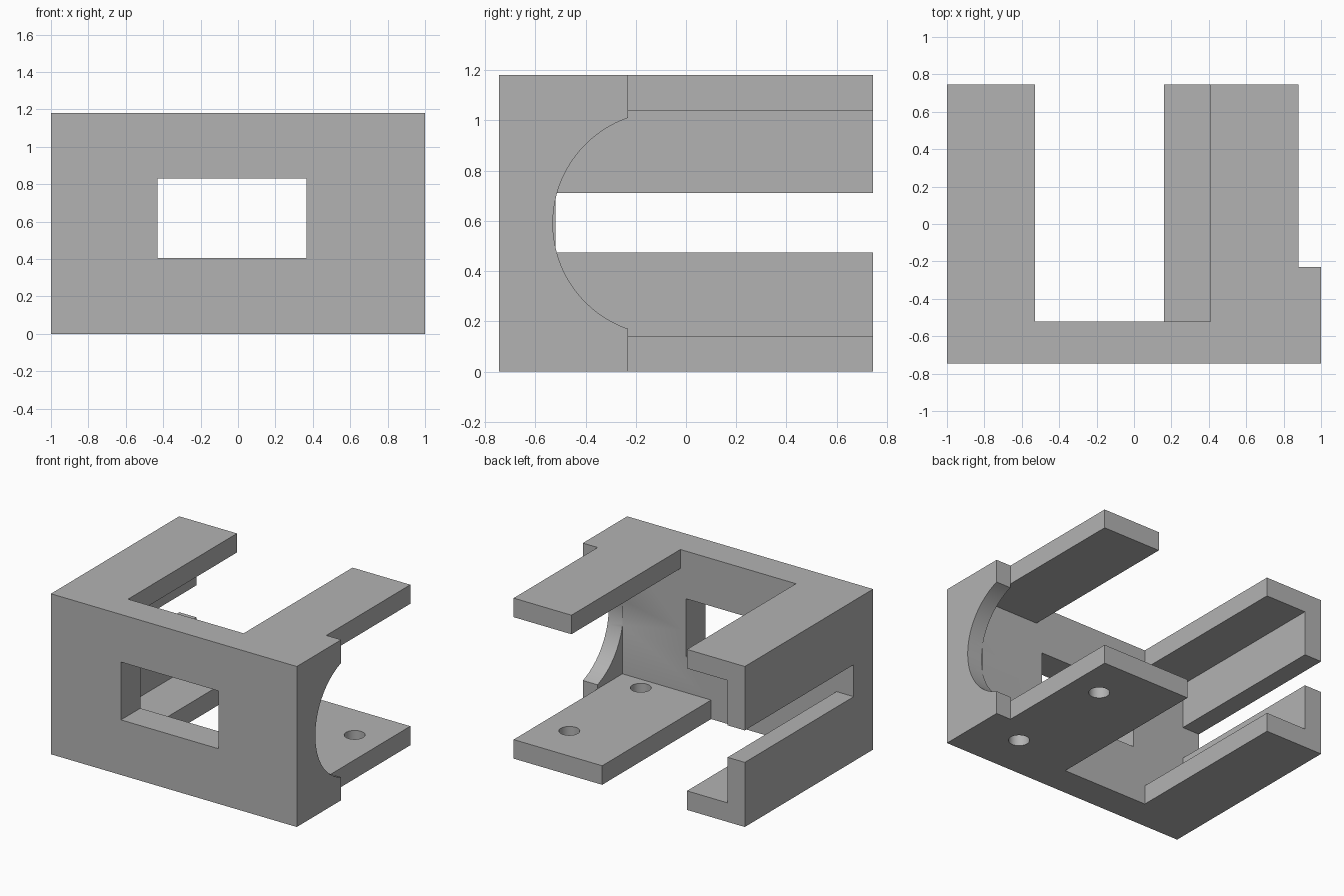
import bpy
import math

if "Cube" in bpy.data.objects:
    bpy.data.objects.remove(bpy.data.objects["Cube"], do_unlink=True)

# Plain grey finish
grey = bpy.data.materials.new("plain_grey")
grey.use_nodes = True
COLOUR = (0.45, 0.45, 0.45, 1)
grey.diffuse_color = COLOUR
grey.node_tree.nodes["Principled BSDF"].inputs["Base Color"].default_value = COLOUR


def box(name, x, y, z):
    """Box from (min, max) pairs."""
    bpy.ops.mesh.primitive_cube_add(size=1)
    ob = bpy.context.object
    ob.name = name
    ob.location = [(a + b) / 2 for a, b in (x, y, z)]
    ob.scale = [b - a for a, b in (x, y, z)]
    bpy.ops.object.transform_apply(location=True, rotation=True, scale=True)
    ob.data.materials.append(grey)
    return ob


def rod(name, radius, depth, location, rotation=(0, 0, 0), sides=32):
    bpy.ops.mesh.primitive_cylinder_add(vertices=sides, radius=radius, depth=depth,
                                        location=location, rotation=rotation)
    ob = bpy.context.object
    ob.name = name
    ob.data.materials.append(grey)
    return ob


def cut(body, cutter):
    mod = body.modifiers.new(cutter.name, "BOOLEAN")
    mod.operation = "DIFFERENCE"
    mod.solver = "EXACT"
    mod.object = cutter
    bpy.context.view_layer.objects.active = body
    bpy.ops.object.modifier_apply(modifier=mod.name)
    bpy.data.objects.remove(cutter, do_unlink=True)


BACK = 0.745     # rear end of the arms
INNER = -0.52    # inner face of the front wall
HEIGHT = 1.18
PLATE = 0.14     # wall and plate thickness
MID = HEIGHT / 2
FAR = 1.2        # cutters run past the body to here

bracket = box("bracket_body", (-1, 1), (-BACK, BACK), (0, HEIGHT))

# Open side beyond the short cheek, then the hollow between the plates
cut(bracket, box("side_notch", (0.88, FAR), (-0.23, FAR), (-1, 2)))
cut(bracket, box("cavity", (-0.86, 0.881), (INNER, FAR), (PLATE, HEIGHT - PLATE)))

# Openings through the top and bottom plates
cut(bracket, box("top_opening", (-0.53, 0.41), (INNER, FAR), (MID, 2)))
cut(bracket, box("bottom_opening", (-0.53, 0.16), (INNER, FAR), (-1, MID)))

# Front window and the long slot in the side wall
cut(bracket, box("front_window", (-0.43, 0.365), (-FAR, -0.3), (0.405, 0.83)))
cut(bracket, box("wall_slot", (-FAR, -0.7), (INNER, FAR), (0.475, 0.71)))

# Round cut-out in the short cheek
cut(bracket, rod("cheek_cutout", 0.444, 0.32, (1.04, -0.086, MID),
                 (0, math.pi / 2, 0), 96))

# Screw holes in the bottom plate
for y in (-0.41, 0.42):
    cut(bracket, rod("screw_hole", 0.07, 0.5, (0.655, y, 0)))

bpy.ops.object.select_all(action="DESELECT")
bracket.select_set(True)
bpy.context.view_layer.objects.active = bracket
bpy.ops.object.shade_smooth_by_angle(angle=math.radians(30))
